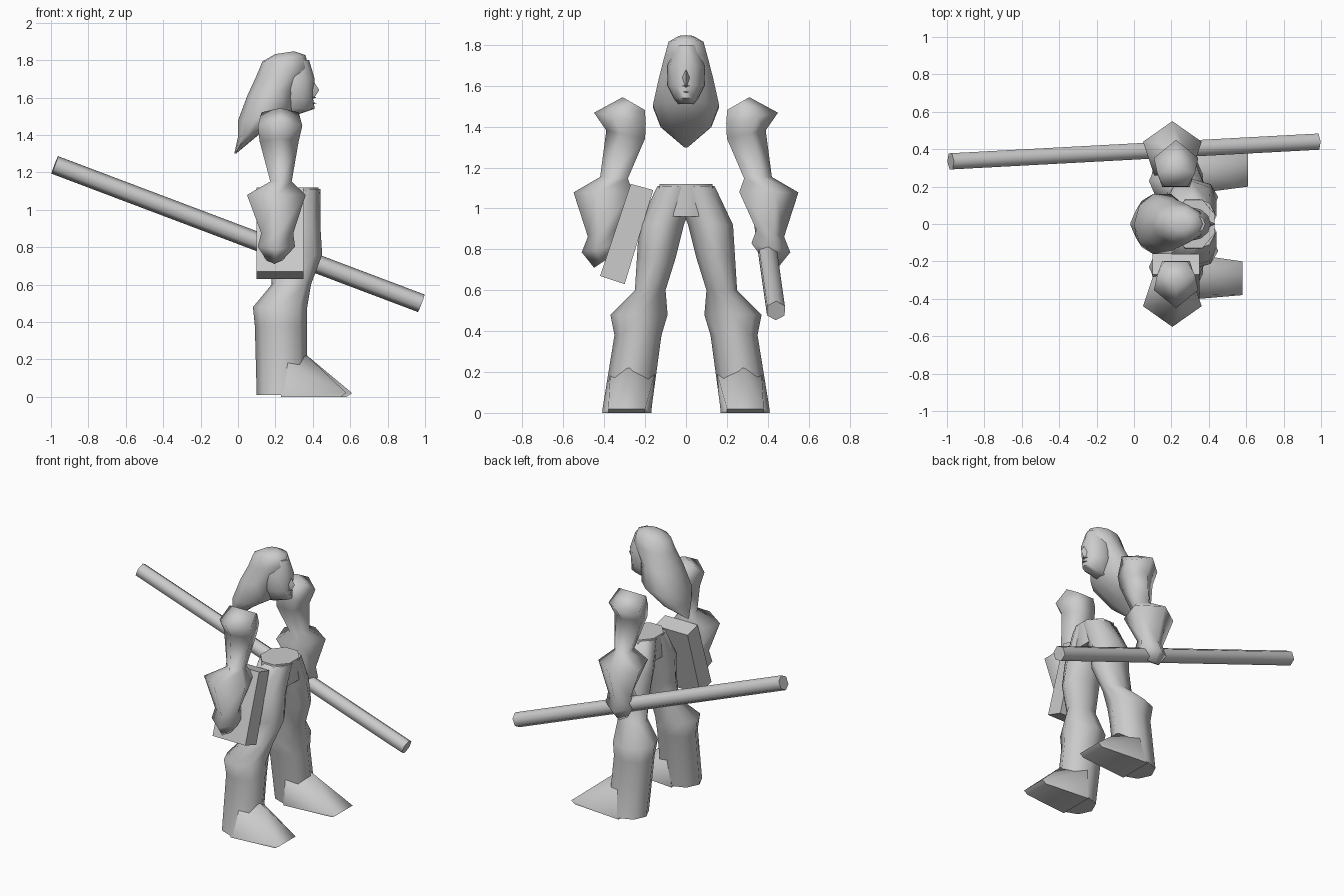
import bpy, bmesh, math
from mathutils import Vector

default_cube = bpy.data.objects.get("Cube")
if default_cube:
    bpy.data.objects.remove(default_cube)

grey_tone = (.6, .6, .6, 1)
grey = bpy.data.materials.new("plain_grey")
grey.use_nodes = True
grey.diffuse_color = grey_tone
grey.node_tree.nodes["Principled BSDF"].inputs["Base Color"].default_value = grey_tone


def finish(name, bm, sharp_angle=65):
    """Turn the bmesh into a grey object, smooth except at sharp edges."""
    bmesh.ops.recalc_face_normals(bm, faces=bm.faces)
    mesh = bpy.data.meshes.new(name)
    bm.to_mesh(mesh)
    bm.free()
    mesh.materials.append(grey)
    part = bpy.data.objects.new(name, mesh)
    bpy.context.collection.objects.link(part)
    bpy.ops.object.select_all(action='DESELECT')
    part.select_set(True)
    bpy.context.view_layer.objects.active = part
    bpy.ops.object.shade_smooth_by_angle(angle=math.radians(sharp_angle))


def loft(name, rings, sides=8, turn=0, sharp_angle=65):
    """Skin a series of oval rings, each (centre, first axis, second axis)."""
    bm = bmesh.new()
    angles = [math.tau * (step + turn) / sides for step in range(sides)]
    loops = [[bm.verts.new(centre + first * math.cos(a) + second * math.sin(a)) for a in angles]
             for centre, first, second in rings]
    for lower, upper in zip(loops, loops[1:]):
        for here in range(sides):
            before = here - 1
            bm.faces.new((lower[before], lower[here], upper[here], upper[before]))
    bm.faces.new(loops[0])
    bm.faces.new(loops[-1])
    finish(name, bm, sharp_angle)


def head_rings(rows, slope=0):
    """Central rings from rows of (height, back x, front x, half width)."""
    for z, back, front, half_width in rows:
        half_depth = (front - back) / 2
        yield (Vector((back + half_depth, 0, z)),
               Vector((half_depth, 0, half_depth * slope)), Vector((0, half_width, 0)))


def limb_rings(rows, sign, tilt=lambda z: 0):
    """Rings on one side from rows of (height, inner y, outer y, back x, front x)."""
    for z, inner, outer, back, front in rows:
        yield (Vector(((back + front) / 2, sign * (inner + outer) / 2, z)),
               Vector(((front - back) / 2, 0, 0)),
               Vector((0, sign * (outer - inner) / 2, tilt(z))))


def hull(name, points, sharp_angle=65):
    bm = bmesh.new()
    for point in points:
        bm.verts.new(point)
    bmesh.ops.convex_hull(bm, input=bm.verts)
    finish(name, bm, sharp_angle)


def face_wedge(name, z, reach, half_width, half_height):
    """Small ridge standing out from the face, for the nose and lips."""
    root = reach - .04
    hull(name, [(reach, 0, z), (root, half_width, z), (root, -half_width, z),
                (root, 0, z + half_height), (root, 0, z - half_height)], 90)


# Head: long hair sweeping back to a point, and the face set into it
hair_rows = [(1.84, .2, .3, .04), (1.81, .13, .36, .09), (1.74, .1, .38, .11),
             (1.63, .05, .31, .14), (1.5, 0, .3, .17), (1.4, 0, .12, .13),
             (1.3, -.02, -.01, .01)]
loft("hair", head_rings(hair_rows, slope=.15), 10)
face_rows = [(1.8, .2, .38, .06), (1.7, .2, .41, .09), (1.6, .2, .4, .09),
             (1.54, .2, .41, .06), (1.51, .2, .32, .04)]
loft("face", head_rings(face_rows), 12)
face_wedge("nose", 1.64, .435, .02, .06)
face_wedge("upper_lip", 1.6, .42, .03, .01)
face_wedge("lower_lip", 1.57, .42, .03, .01)

# Hips filling the space between the two trouser legs
loft("hips", head_rings([(1.12, .2, .44, .14), (.96, .2, .43, .16)]), turn=.5)

# Leg and arm rows, from the top down
leg_rows = [(1.11, -.06, .14, .2, .44), (.92, .01, .23, .17, .44), (.76, .05, .24, .18, .45),
            (.6, .1, .25, .18, .39), (.48, .09, .37, .08, .37), (.38, .12, .35, .09, .37),
            (.01, .17, .41, .1, .37)]
arm_rows = [(1.51, .19, .31, .12, .33), (1.44, .17, .45, .1, .35), (1.36, .18, .39, .11, .33),
            (1.15, .27, .42, .17, .29), (1.08, .23, .55, .04, .37), (.88, .33, .48, .12, .3),
            (.81, .3, .51, .1, .31), (.74, .36, .45, .15, .24)]


for side, sign, toe in (("left", 1, .61), ("right", -1, .58)):

    def arm_tilt(z):
        return (z - 1.1) / 12

    loft(side + "_leg", limb_rings(leg_rows, sign))
    # Five sides put a pointed edge on the outside of the arm and a flat inside
    loft(side + "_arm", limb_rings(arm_rows, sign, arm_tilt), 5, 1.25, 80)

    # Wedge foot with a ridge rising to the shin
    foot_points = [(.37, sign * .28, .22)]
    for edge in (-1, 1):
        toe_y = sign * .29 + edge * .09
        foot_points += [(toe, toe_y, .02), (toe - .03, toe_y, 0),
                        (.23, sign * .29 + edge * .12, 0), (.23, sign * .26 + edge * .11, .2)]
    hull(side + "_foot", foot_points)

# Slanted case hanging by the right hip
case_corners = [(-.27, 1.12), (-.16, 1.09), (-.3, .63), (-.42, .67)]
hull("hip_case", [(x, y, z) for x in (.1, .35) for y, z in case_corners], 30)

# Long staff held in the left hand
upper_end, lower_end = Vector((-.98, .335, 1.24)), Vector((.98, .44, .5))
axis = (lower_end - upper_end).normalized()
across = axis.cross(Vector((0, 0, 1))).normalized() * .05
upward = across.cross(axis)
loft("staff", [(end, upward, across) for end in (upper_end, lower_end)], 6)
